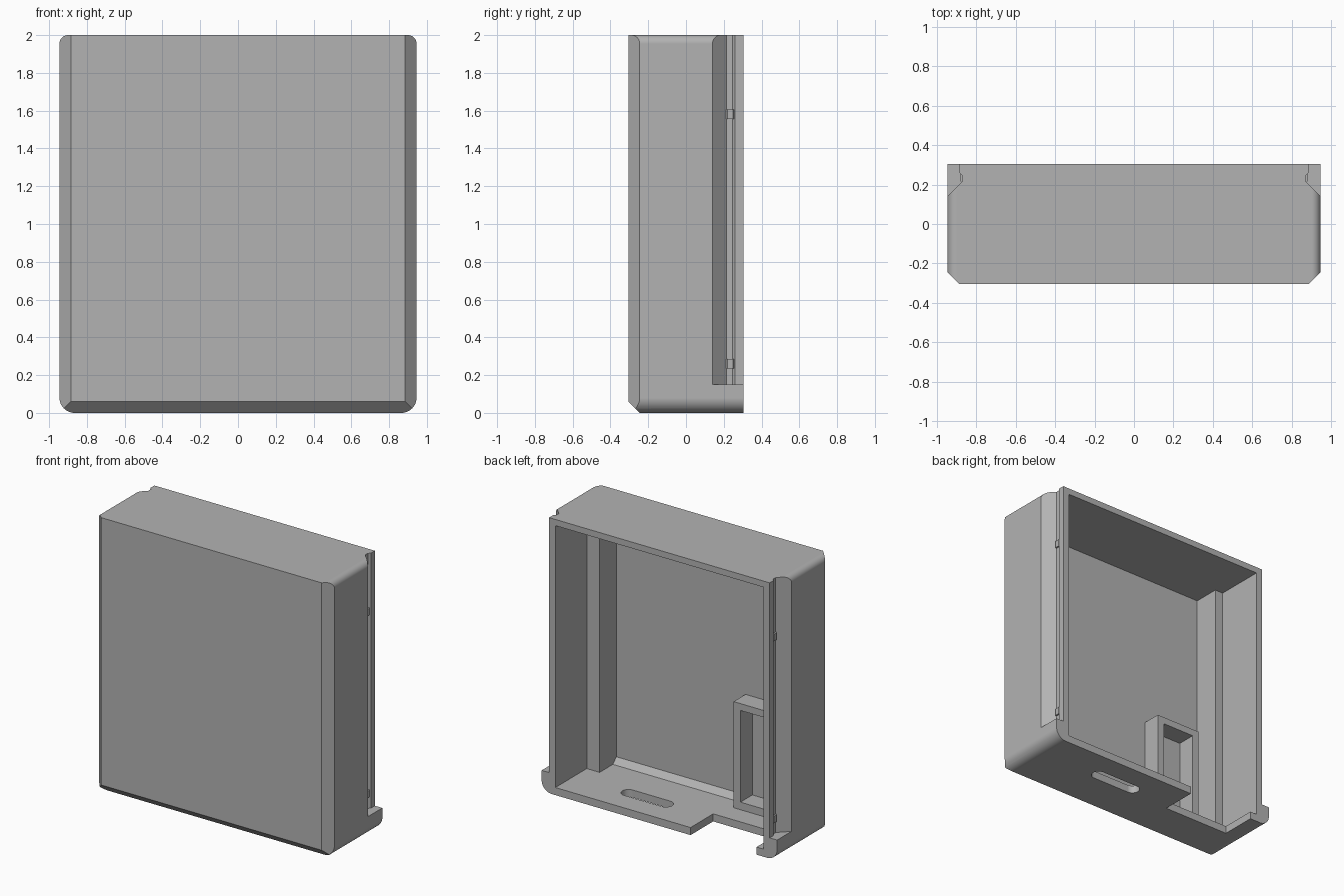
import bpy, bmesh, math
from mathutils import Vector

cube = bpy.data.objects.get("Cube")
if cube:
    bpy.data.objects.remove(cube, do_unlink=True)

GREY = (0.45, 0.45, 0.45, 1)
mat = bpy.data.materials.new("plain grey")
mat.use_nodes = True
mat.diffuse_color = GREY
mat.node_tree.nodes["Principled BSDF"].inputs["Base Color"].default_value = GREY


def prism(name, points, axis, lo, hi):
    """Extrude a 2D outline along an axis: z takes (x, y), y takes (x, z), x takes (y, z)."""
    place = {"x": lambda a, b, h: (h, a, b),
             "y": lambda a, b, h: (a, h, b),
             "z": lambda a, b, h: (a, b, h)}[axis]
    bm = bmesh.new()
    face = bm.faces.new([bm.verts.new(place(a, b, lo)) for a, b in points])
    top = bmesh.ops.extrude_face_region(bm, geom=[face])["geom"]
    move = Vector(place(0, 0, hi - lo))
    bmesh.ops.translate(bm, vec=move, verts=[v for v in top if isinstance(v, bmesh.types.BMVert)])
    bmesh.ops.recalc_face_normals(bm, faces=bm.faces)
    mesh = bpy.data.meshes.new(name)
    bm.to_mesh(mesh)
    bm.free()
    mesh.materials.append(mat)
    obj = bpy.data.objects.new(name, mesh)
    bpy.context.collection.objects.link(obj)
    return obj


def rect(x0, x1, y0, y1):
    return [(x0, y0), (x1, y0), (x1, y1), (x0, y1)]


def arc(cx, cy, r, start, sweep, steps=12):
    angles = [math.radians(start + sweep * i / steps) for i in range(steps + 1)]
    return [(cx + r * math.cos(a), cy + r * math.sin(a)) for a in angles]


def mirrored(points, side):
    return [(side * a, b) for a, b in points]


def cut(target, cutter):
    mod = target.modifiers.new("cut", "BOOLEAN")
    mod.operation, mod.solver, mod.object = "DIFFERENCE", "EXACT", cutter
    bpy.context.view_layer.objects.active = target
    bpy.ops.object.modifier_apply(modifier=mod.name)
    bpy.data.objects.remove(cutter, do_unlink=True)


W, D, H = 0.945, 0.305, 2.0      # half width, half depth, height
CH = 0.06                        # outer chamfer
FLOOR, CEIL, FRONT = 0.055, 1.955, -0.247
R_LOW, R_TOP = 0.08, 0.045

# Case block with rounded corners
outline = (arc(W - R_LOW, R_LOW, R_LOW, -90, 90) + arc(W - R_TOP, H - R_TOP, R_TOP, 0, 90)
           + arc(R_TOP - W, H - R_TOP, R_TOP, 90, 90) + arc(R_LOW - W, R_LOW, R_LOW, 180, 90))
case = prism("case", outline, "y", -D, D)

# Front chamfers and side rail grooves
corner = [(W - CH - 0.1, -D - 0.1), (W + 0.1, -D - 0.1), (W + 0.1, -D + CH + 0.1)]
groove = [(1.0, 0.085), (0.87, 0.215), (0.87, 0.245), (0.885, 0.26), (0.885, 0.4), (1.0, 0.4)]
for side in (1, -1):
    cut(case, prism("chamfer_cutter", mirrored(corner, side), "z", -0.1, H + 0.1))
    cut(case, prism("groove_cutter", mirrored(groove, side), "z", 0.15, H + 0.1))
lower = [(-D - 0.1, CH + 0.1), (-D - 0.1, -0.1), (-D + CH + 0.1, -0.1)]
cut(case, prism("lower_chamfer_cutter", lower, "x", -1.1, 1.1))

# Hollow, open at the back, with thicker walls near the front
hollow = [(0.835, 0.4), (0.835, -0.055), (0.732, -0.055), (0.732, FRONT),
          (-0.77, FRONT), (-0.77, -0.055), (-0.835, -0.055), (-0.835, 0.4)]
cut(case, prism("hollow_cutter", hollow, "z", FLOOR, CEIL))

# Floor slot and floor notch
slot = arc(0.395, 0.095, 0.05, -90, 180) + arc(0.095, 0.095, 0.05, 90, 180)
cut(case, prism("slot_cutter", slot, "z", -0.1, 0.1))
cut(case, prism("notch_cutter", rect(-0.78, -0.25, 0.045, 0.4), "z", -0.1, 0.1))

# Sloped fillet between floor and front wall
wedge = [(FRONT - 0.01, FLOOR - 0.01), (FRONT + 0.05, FLOOR - 0.01), (FRONT - 0.01, FLOOR + 0.05)]
prism("floor_fillet", wedge, "x", -0.78, 0.74)

# Framed pocket standing on the floor against the front wall
pocket = prism("pocket_frame", rect(-0.665, -0.305, FLOOR - 0.01, 0.825), "y", FRONT - 0.01, -0.11)
cut(pocket, prism("pocket_cutter", rect(-0.615, -0.36, 0.11, 0.775), "y", FRONT, 0.0))

# Catch bumps on the side rails
for side, label in ((1, "left"), (-1, "right")):
    for z, level in ((0.26, "lower"), (1.58, "upper")):
        bump = [(0.86, 0.21), (0.872, 0.21), (0.882, 0.22), (0.882, 0.25), (0.872, 0.26), (0.86, 0.26)]
        prism(f"{label}_{level}_catch", mirrored(bump, side), "z", z - 0.025, z + 0.025)

# Smooth rounded corners, crisp edges elsewhere
bpy.ops.object.select_all(action="DESELECT")
case.select_set(True)
bpy.context.view_layer.objects.active = case
bpy.ops.object.shade_smooth_by_angle(angle=math.radians(25))
case.modifiers.new("even_shading", "WEIGHTED_NORMAL").keep_sharp = True
